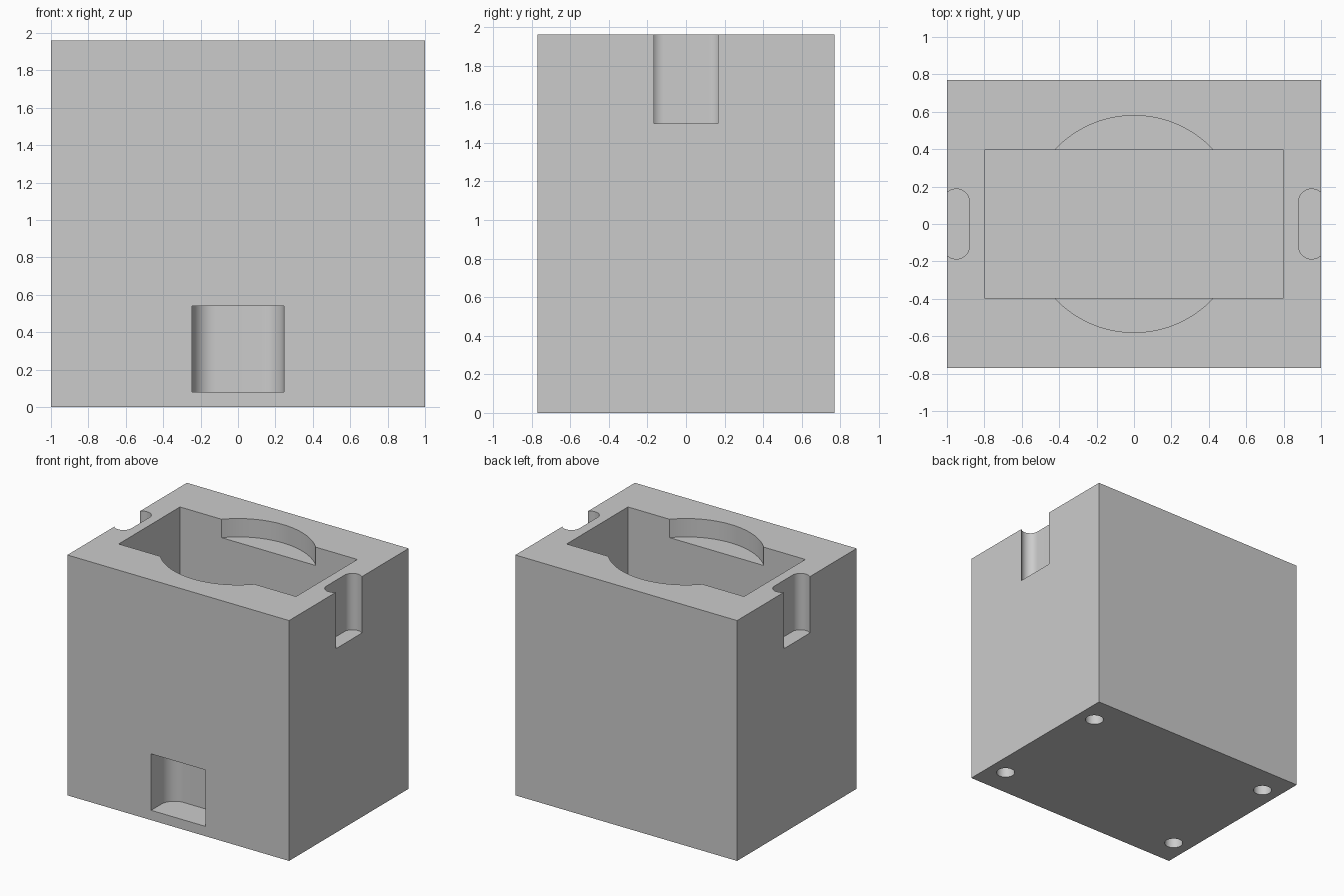
import bpy, bmesh, math

if "Cube" in bpy.data.objects:
    bpy.data.objects.remove(bpy.data.objects["Cube"], do_unlink=True)

W, D, H = 1.0, 0.77, 1.96      # half width, half depth, height
ABOVE = H + 0.2

grey = bpy.data.materials.new("plain_grey")
grey.use_nodes = True
colour = (0.6, 0.6, 0.6, 1)
grey.diffuse_color = colour
grey.node_tree.nodes["Principled BSDF"].inputs["Base Color"].default_value = colour


def prism(name, outline, z0, z1):
    """Extrude an xy outline (counter-clockwise) from z0 to z1."""
    bm = bmesh.new()
    base = bm.faces.new([bm.verts.new((x, y, z0)) for x, y in outline])
    moved = bmesh.ops.extrude_face_region(bm, geom=[base])["geom"]
    verts = [v for v in moved if isinstance(v, bmesh.types.BMVert)]
    bmesh.ops.translate(bm, verts=verts, vec=(0, 0, z1 - z0))
    bmesh.ops.recalc_face_normals(bm, faces=bm.faces)
    mesh = bpy.data.meshes.new(name)
    bm.to_mesh(mesh)
    bm.free()
    mesh.materials.append(grey)
    obj = bpy.data.objects.new(name, mesh)
    bpy.context.collection.objects.link(obj)
    return obj


def rectangle(hx, hy):
    return [(-hx, -hy), (hx, -hy), (hx, hy), (-hx, hy)]


def circle(cx, cy, r, n):
    return [(cx + r * math.cos(math.tau * i / n), cy + r * math.sin(math.tau * i / n))
            for i in range(n)]


def rounded_rectangle(cx, cy, hx, hy, r, n=12):
    points = []
    for corner, (sx, sy) in enumerate([(1, 1), (-1, 1), (-1, -1), (1, -1)]):
        for i in range(n + 1):
            a = math.pi / 2 * (corner + i / n)
            points.append((cx + sx * (hx - r) + r * math.cos(a),
                           cy + sy * (hy - r) + r * math.sin(a)))
    return points


body = prism("block_body", rectangle(W, D), 0, H)

# Main pocket, shallow round recess and front port
cutters = [
    prism("pocket_cutter", rectangle(0.8, 0.395), 0.3, ABOVE),
    prism("round_recess_cutter", circle(0, 0, 0.58, 96), H - 0.15, ABOVE),
    prism("front_port_cutter",
          rounded_rectangle(0, -0.72, 0.245, 0.2, 0.12), 0.08, 0.54),
]

# Side notches and the holes under the corners
for side in (-1, 1):
    cutters.append(prism("side_notch_cutter",
                         rounded_rectangle(side * 0.95, 0, 0.07, 0.187, 0.069), 1.5, ABOVE))
    for end in (-1, 1):
        cutters.append(prism("foot_hole_cutter",
                             circle(side * 0.85, end * 0.535, 0.07, 32), -0.1, 0.3))

bpy.context.view_layer.objects.active = body
for cutter in cutters:
    mod = body.modifiers.new("cut", "BOOLEAN")
    mod.operation = "DIFFERENCE"
    mod.solver = "EXACT"
    mod.object = cutter
    bpy.ops.object.modifier_apply(modifier=mod.name)
    bpy.data.objects.remove(cutter, do_unlink=True)

# Smooth curved walls, crisp edges
bpy.ops.object.select_all(action="DESELECT")
body.select_set(True)
bpy.ops.object.shade_smooth_by_angle(angle=math.radians(30))
